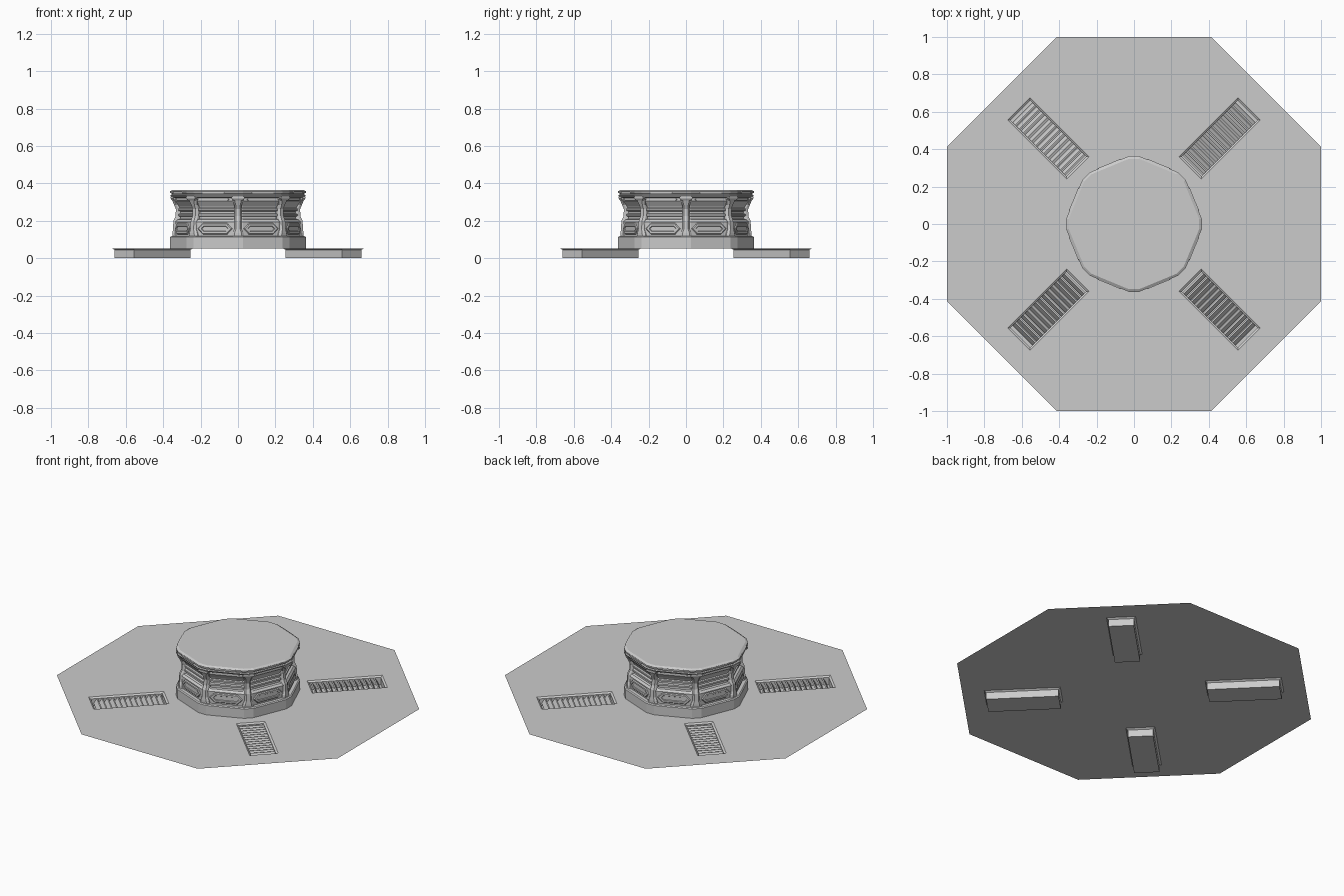
import bpy, bmesh
from math import sin, cos, pi
from mathutils import Vector, Matrix

if "Cube" in bpy.data.objects:
    bpy.data.objects.remove(bpy.data.objects["Cube"])

FLOOR = 0.053


def finish(name, bm):
    bmesh.ops.remove_doubles(bm, verts=bm.verts, dist=1e-5)
    me = bpy.data.meshes.new(name)
    bm.to_mesh(me)
    bm.free()
    ob = bpy.data.objects.new(name, me)
    bpy.context.collection.objects.link(ob)
    return ob


def loft(bm, rings, start=True, end=True, fix=True):
    """Skin a list of equal-length point rings, optionally capping the ends."""
    vs = [[bm.verts.new(p) for p in r] for r in rings]
    n = len(vs[0])
    faces = []
    for a, b in zip(vs, vs[1:]):
        for i in range(n):
            j = (i + 1) % n
            faces.append(bm.faces.new((a[i], a[j], b[j], b[i])))
    if start:
        faces.append(bm.faces.new(vs[0][::-1]))
    if end:
        faces.append(bm.faces.new(vs[-1]))
    if fix:
        bmesh.ops.recalc_face_normals(bm, faces=faces)


def octagon(R, z, c=0.03):
    """Octagon with vertices on the axes and small clipped corners."""
    corner = [Vector((R * cos(k * pi / 4), R * sin(k * pi / 4), z)) for k in range(8)]
    pts = []
    for k in range(8):
        v = corner[k]
        for other in (corner[k - 1], corner[(k + 1) % 8]):
            pts.append(v + (other - v).normalized() * c)
    return pts


def radial(name, make_rings, count, offset=0.0):
    """Repeat a lofted piece around the z axis."""
    bm = bmesh.new()
    for k in range(count):
        m = Matrix.Rotation(offset + k * 2 * pi / count, 3, 'Z')
        for rings in make_rings():
            loft(bm, [[m @ Vector(p) for p in r] for r in rings])
    return finish(name, bm)


# Octagonal floor sheet with four rectangular openings
U0, U1, V = 0.424, 0.87, 0.085
diag = Matrix.Rotation(pi / 4, 3, 'Z')
ir, orr, ol, il = [diag @ Vector(p) for p in
                   ((U0, -V, 0), (U1, -V, 0), (U1, V, 0), (U0, V, 0))]
o, e, n = Vector(), Vector((1, 0, 0)), Vector((0, 1, 0))
a, b = Vector((1, 0.414, 0)), Vector((0.414, 1, 0))
bm = bmesh.new()
for k in range(4):
    m = Matrix.Rotation(k * pi / 2, 3, 'Z')
    for f in ((o, e, ir), (o, ir, il), (o, il, n), (e, a, orr, ir), (a, b, ol, orr), (b, n, il, ol)):
        bm.faces.new([bm.verts.new(m @ p + Vector((0, 0, FLOOR))) for p in f])
finish("floor", bm)


# Sunken vent trays with bevelled rims
def rect(inset, z):
    u0, u1, v = U0 + inset, U1 - inset, V - inset
    return [(u0, -v, z), (u1, -v, z), (u1, v, z), (u0, v, z)]


bm = bmesh.new()
for k in range(4):
    m = Matrix.Rotation(pi / 4 + k * pi / 2, 3, 'Z')
    rings = [rect(0, FLOOR), rect(0.011, 0.045), rect(0.011, 0.0)]
    loft(bm, [[m @ Vector(p) for p in r] for r in rings], start=False, fix=False)
bmesh.ops.reverse_faces(bm, faces=bm.faces)
bm.normal_update()
finish("vent_trays", bm)


# Tilted louvre slats in each tray
def slats():
    out = []
    for i in range(13):
        u = U0 + 0.02 + i * 0.031
        prof = [(u, 0.042), (u + 0.008, 0.044), (u + 0.026, 0.016), (u + 0.019, 0.014)]
        out.append([[(x, y, z) for x, z in prof] for y in (-0.074, 0.074)])
    return out


radial("vent_slats", slats, 4, pi / 4)

# Plinth under the pedestal
bm = bmesh.new()
loft(bm, [octagon(R, z) for R, z in ((0.374, FLOOR), (0.374, 0.113), (0.367, 0.118))])
finish("plinth", bm)

# Waisted pedestal body with ribs
body = [(0.345, 0.118), (0.347, 0.195), (0.335, 0.207), (0.32, 0.21), (0.32, 0.222),
        (0.33, 0.226), (0.33, 0.236), (0.318, 0.24), (0.318, 0.25), (0.33, 0.254),
        (0.33, 0.264), (0.322, 0.268), (0.328, 0.28), (0.347, 0.305), (0.347, 0.33)]
bm = bmesh.new()
loft(bm, [octagon(R, z) for R, z in body])
finish("pedestal_body", bm)

# Top slab with a groove around its edge
cap = [(0.35, 0.322), (0.368, 0.328), (0.374, 0.338), (0.365, 0.341), (0.365, 0.345),
       (0.374, 0.349), (0.374, 0.358), (0.36, 0.366)]
bm = bmesh.new()
loft(bm, [octagon(R, z) for R, z in cap])
finish("top_slab", bm)


# Corner columns, splayed at foot and head
def column():
    rows = [(0.35, 0.034, 0.118), (0.35, 0.03, 0.135), (0.348, 0.02, 0.155), (0.345, 0.02, 0.2),
            (0.334, 0.018, 0.225), (0.332, 0.018, 0.262), (0.342, 0.02, 0.285),
            (0.352, 0.03, 0.31), (0.356, 0.036, 0.327)]
    return [[[(0.29, -w, z), (r - 0.012, -w, z), (r, -w * 0.6, z),
              (r, w * 0.6, z), (r - 0.012, w, z), (0.29, w, z)] for r, w, z in rows]]


radial("corner_columns", column, 8)


# Brackets under the slab at each corner
def bracket():
    return [[[(0.3, -w, z), (r, -w, z), (r, w, z), (0.3, w, z)]
             for r, w, z in ((0.352, 0.022, 0.308), (0.36, 0.034, 0.32), (0.36, 0.034, 0.33))]]


radial("corner_brackets", bracket, 8)


# Framed slots on the lower part of each side
def hexagon(d, s, h, zc):
    return [(d, -s, zc), (d, -s + h, zc - h), (d, s - h, zc - h),
            (d, s, zc), (d, s - h, zc + h), (d, -s + h, zc + h)]


def slot_frame():
    zc = 0.158
    return [[hexagon(0.312, 0.1, 0.03, zc), hexagon(0.321, 0.1, 0.03, zc),
             hexagon(0.326, 0.094, 0.025, zc), hexagon(0.326, 0.078, 0.015, zc),
             hexagon(0.3215, 0.075, 0.012, zc)]]


radial("slot_frames", slot_frame, 8, pi / 8)


# Raised strips on the slab edge and above the ribs
def strips():
    return [[hexagon(0.335, 0.07, 0.007, 0.352), hexagon(0.349, 0.066, 0.005, 0.352)],
            [hexagon(0.31, 0.085, 0.009, 0.315), hexagon(0.326, 0.08, 0.006, 0.315)]]


radial("edge_strips", strips, 8, pi / 8)
